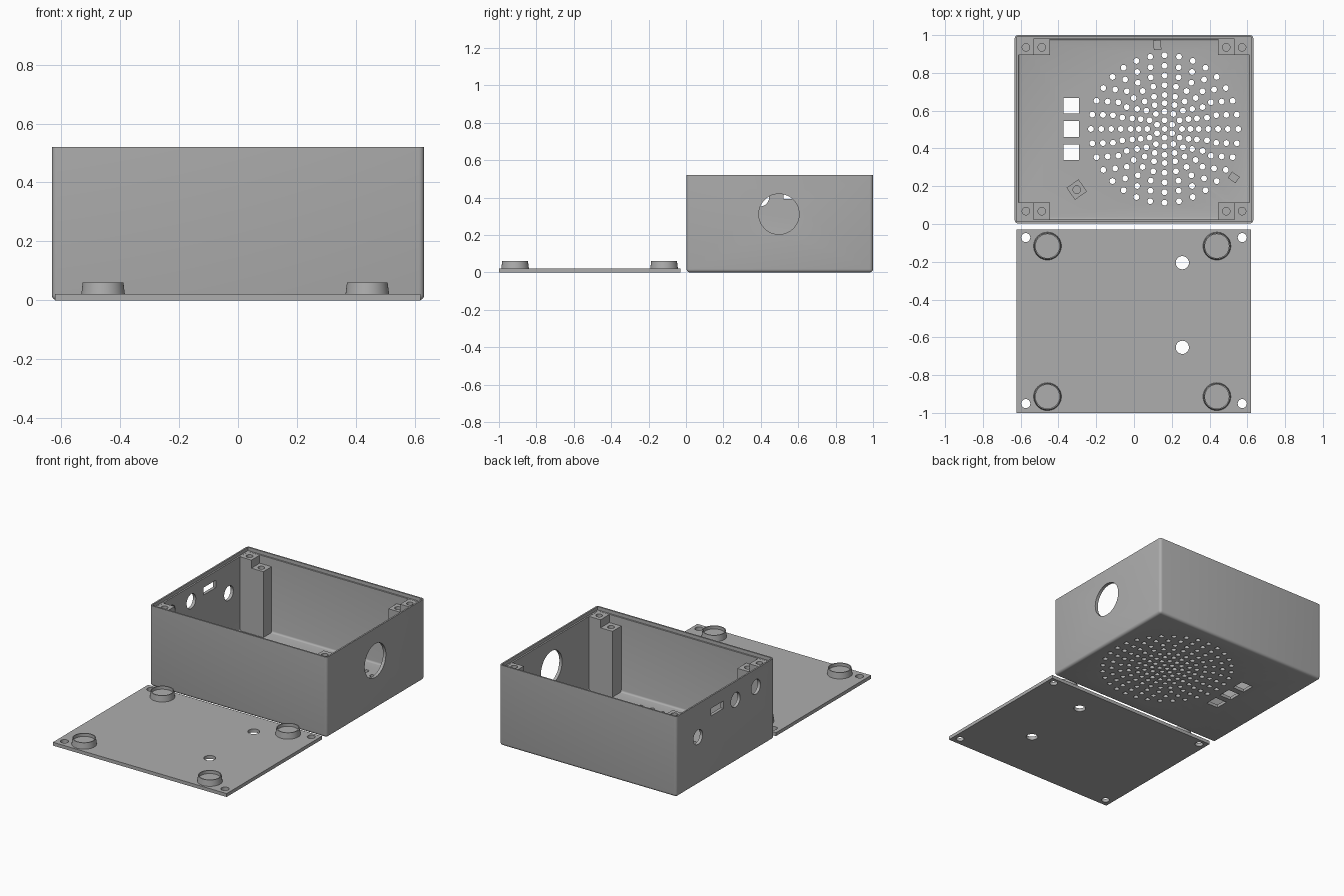
import bpy, bmesh, math
from mathutils import Matrix, Vector

if "Cube" in bpy.data.objects:
    bpy.data.objects.remove(bpy.data.objects["Cube"])

grey = bpy.data.materials.new("plain grey")
grey.diffuse_color = (0.42, 0.42, 0.42, 1)
grey.use_nodes = True
grey.node_tree.nodes["Principled BSDF"].inputs["Base Color"].default_value = grey.diffuse_color


def finish(bm, name):
    bmesh.ops.recalc_face_normals(bm, faces=bm.faces[:])
    me = bpy.data.meshes.new(name)
    bm.to_mesh(me)
    bm.free()
    me.materials.append(grey)
    ob = bpy.data.objects.new(name, me)
    bpy.context.collection.objects.link(ob)
    return ob


def add_box(bm, lo, hi, angle=0):
    lo, hi = Vector(lo), Vector(hi)
    m = (Matrix.Translation((lo + hi) / 2) @ Matrix.Rotation(math.radians(angle), 4, 'Z')
         @ Matrix.Diagonal((*(hi - lo), 1)))
    bmesh.ops.create_cube(bm, size=1, matrix=m)


def add_cyl(bm, centre, r, depth, axis='Z', segs=32, r2=None):
    rot = Matrix.Rotation(math.pi / 2, 4, 'Y') if axis == 'X' else Matrix()
    bmesh.ops.create_cone(bm, cap_ends=True, segments=segs, radius1=r,
                          radius2=r if r2 is None else r2, depth=depth,
                          matrix=Matrix.Translation(centre) @ rot)


def cut(ob, bm):
    cutter = finish(bm, "cutter")
    cutter.hide_render = True
    mod = ob.modifiers.new("cut", 'BOOLEAN')
    mod.operation, mod.solver, mod.object = 'DIFFERENCE', 'EXACT', cutter
    bpy.context.view_layer.objects.active = ob
    bpy.ops.object.modifier_apply(modifier=mod.name)
    bpy.data.objects.remove(cutter)


def smooth(ob):
    bpy.ops.object.select_all(action='DESELECT')
    ob.select_set(True)
    bpy.context.view_layer.objects.active = ob
    bpy.ops.object.shade_smooth_by_angle(angle=math.radians(35))


def rounded_box(lo, hi, r, top):
    # box with rounded uprights and bottom edges, sharp at the top
    bm = bmesh.new()
    add_box(bm, lo, hi)
    edges = [e for e in bm.edges if not all(v.co.z > top - 0.001 for v in e.verts)]
    bmesh.ops.bevel(bm, geom=edges, offset=r, segments=4, profile=0.5, affect='EDGES')
    return bm


# open case with a ledge for the cover
case = finish(rounded_box((-.632, .003, 0), (.632, 1, .52), .018, .52), "case")
cut(case, rounded_box((-.612, .023, .02), (.612, .98, .6), .012, .6))
bm = bmesh.new()
add_box(bm, (-.622, .013, .498), (.622, .99, .6))
cut(case, bm)

# speaker grille, button openings and wall openings
SPK = (.162, .503)
bm = bmesh.new()
add_cyl(bm, (*SPK, .01), .0155, .1, segs=14)
for r, n in zip((.39, .335, .283, .232, .18, .137, .092, .046), (32, 28, 24, 24, 20, 16, 12, 6)):
    for i in range(n):
        a = math.pi / 2 + 2 * math.pi * i / n
        add_cyl(bm, (SPK[0] + r * math.cos(a), SPK[1] + r * math.sin(a), .01), .0155, .1, segs=14)
for y in (.38, .503, .626):
    add_box(bm, (-.374, y - .042, -.05), (-.29, y + .042, .05))
add_cyl(bm, (.62, .497, .312), .108, .1, 'X', 48)
for y, z in ((.78, .306), (.397, .40), (.19, .405)):
    add_cyl(bm, (-.62, y, z), .047, .1, 'X')
add_box(bm, (-.67, .522, .392), (-.57, .648, .44))
cut(case, bm)
smooth(case)

# paired screw posts in every corner
for sx in (-1, 1):
    for back in (0, 1):
        for kind, x0, x1, top in (("cover", .531, .616, .497), ("inner", .446, .531, .445)):
            ylo, yhi = (.895, .985) if back else (.018, .113)
            xs = sorted((sx * x0, sx * x1))
            bm = bmesh.new()
            add_box(bm, (xs[0], ylo, .012), (xs[1], yhi, top))
            post = finish(bm, kind + "_screw_post")
            bm = bmesh.new()
            hx = .572 if kind == "cover" else .488
            add_cyl(bm, (sx * hx, .935 if back else .068, top), .02, .24)
            cut(post, bm)
            smooth(post)

# speaker mounts around the grille, the largest one drilled
bm = bmesh.new()
add_box(bm, (-.342, .143, .012), (-.264, .221, .09), 35)
mount = finish(bm, "speaker_screw_mount")
bm = bmesh.new()
add_cyl(bm, (-.303, .182, .09), .02, .1)
cut(mount, bm)
smooth(mount)
for a in (95, -35):
    x = SPK[0] + .447 * math.cos(math.radians(a))
    y = SPK[1] + .447 * math.sin(math.radians(a))
    bm = bmesh.new()
    add_box(bm, (x - .025, y - .02, .012), (x + .025, y + .02, .07), a)
    finish(bm, "speaker_clip")

# flat cover lying in front, with screw and hanging holes
bm = bmesh.new()
add_box(bm, (-.621, -1, 0), (.619, -.03, .022))
cover = finish(bm, "cover")
bm = bmesh.new()
for x in (-.573, .573):
    for y in (-.072, -.951):
        add_cyl(bm, (x, y, .01), .024, .1)
for y in (-.205, -.653):
    add_cyl(bm, (.256, y, .01), .035, .1)
cut(cover, bm)
smooth(cover)

# tapered feet with a recessed centre
for x in (-.458, .439):
    for y in (-.117, -.914):
        bm = bmesh.new()
        add_cyl(bm, (x, y, .04), .074, .042, segs=48, r2=.069)
        foot = finish(bm, "foot")
        bm = bmesh.new()
        add_cyl(bm, (x, y, .061), .063, .04, segs=48)
        cut(foot, bm)
        smooth(foot)
